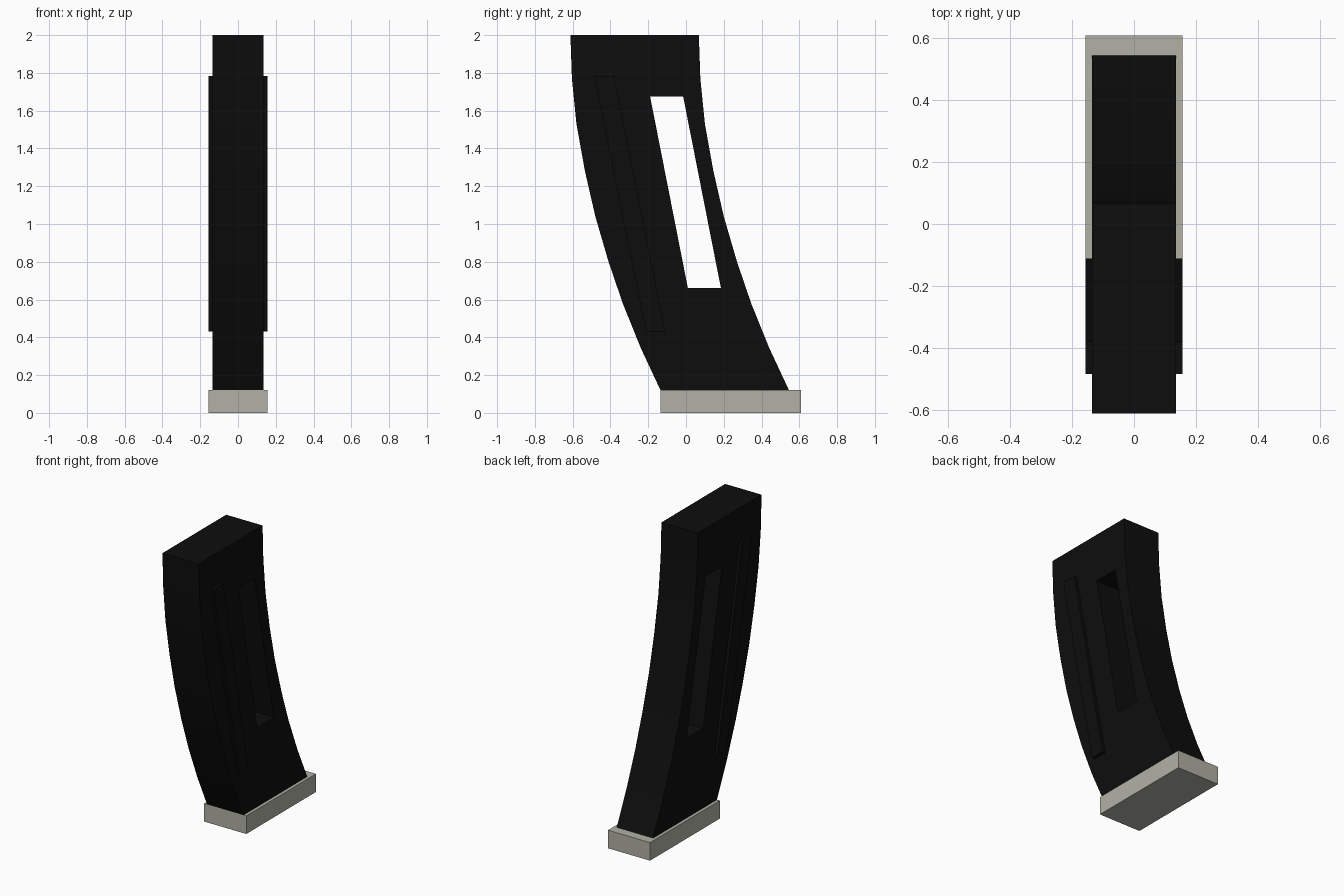
import bpy
from math import pi

cube = bpy.data.objects.get("Cube")
if cube:
    bpy.data.objects.remove(cube, do_unlink=True)


def material(name, color):
    m = bpy.data.materials.new(name)
    m.use_nodes = True
    m.diffuse_color = color
    bsdf = m.node_tree.nodes["Principled BSDF"]
    bsdf.inputs["Base Color"].default_value = color
    bsdf.inputs["Roughness"].default_value = 0.6
    return m


BLACK = material("matte black", (0.004, 0.004, 0.004, 1))
STONE = material("warm grey", (0.44, 0.44, 0.38, 1))


def side_plate(name, outlines, x_min, x_max, mat):
    """Extrude (y, z) outlines along x; inner outlines become holes."""
    curve = bpy.data.curves.new(name, "CURVE")
    curve.dimensions = "2D"
    curve.fill_mode = "BOTH"
    curve.extrude = (x_max - x_min) / 2
    for points in outlines:
        spline = curve.splines.new("POLY")
        spline.points.add(len(points) - 1)
        for p, (y, z) in zip(spline.points, points):
            p.co = (y, z, 0, 1)
        spline.use_cyclic_u = True
    ob = bpy.data.objects.new(name, curve)
    bpy.context.collection.objects.link(ob)
    ob.location.x = (x_min + x_max) / 2
    ob.rotation_euler = (pi / 2, 0, pi / 2)
    bpy.ops.object.select_all(action="DESELECT")
    ob.select_set(True)
    bpy.context.view_layer.objects.active = ob
    bpy.ops.object.convert(target="MESH")
    ob = bpy.context.object
    ob.name = name
    bpy.ops.object.shade_flat()
    ob.data.materials.clear()
    ob.data.materials.append(mat)
    return ob


# Curved body with a slot through both sides
WIDTH = 0.68
back = [(0.545, 0.12), (0.44, 0.345), (0.345, 0.58), (0.27, 0.8), (0.2, 1.04),
        (0.145, 1.28), (0.1, 1.53), (0.076, 1.77), (0.068, 2.0)]
front = [(y - WIDTH, z) for y, z in reversed(back)]
slot = [(-0.19, 1.675), (-0.015, 1.675), (0.185, 0.66), (0.01, 0.66)]
side_plate("body", [back + front, slot], -0.136, 0.136, BLACK)

# Raised slanted rib on each side
rib = [(-0.485, 1.783), (-0.38, 1.783), (-0.112, 0.432), (-0.212, 0.432)]
side_plate("left_rib", [rib], 0.13, 0.156, BLACK)
side_plate("right_rib", [rib], -0.156, -0.13, BLACK)

# Base plate
base = [(-0.136, 0), (0.608, 0), (0.608, 0.122), (-0.136, 0.122)]
side_plate("base_plate", [base], -0.157, 0.157, STONE)
